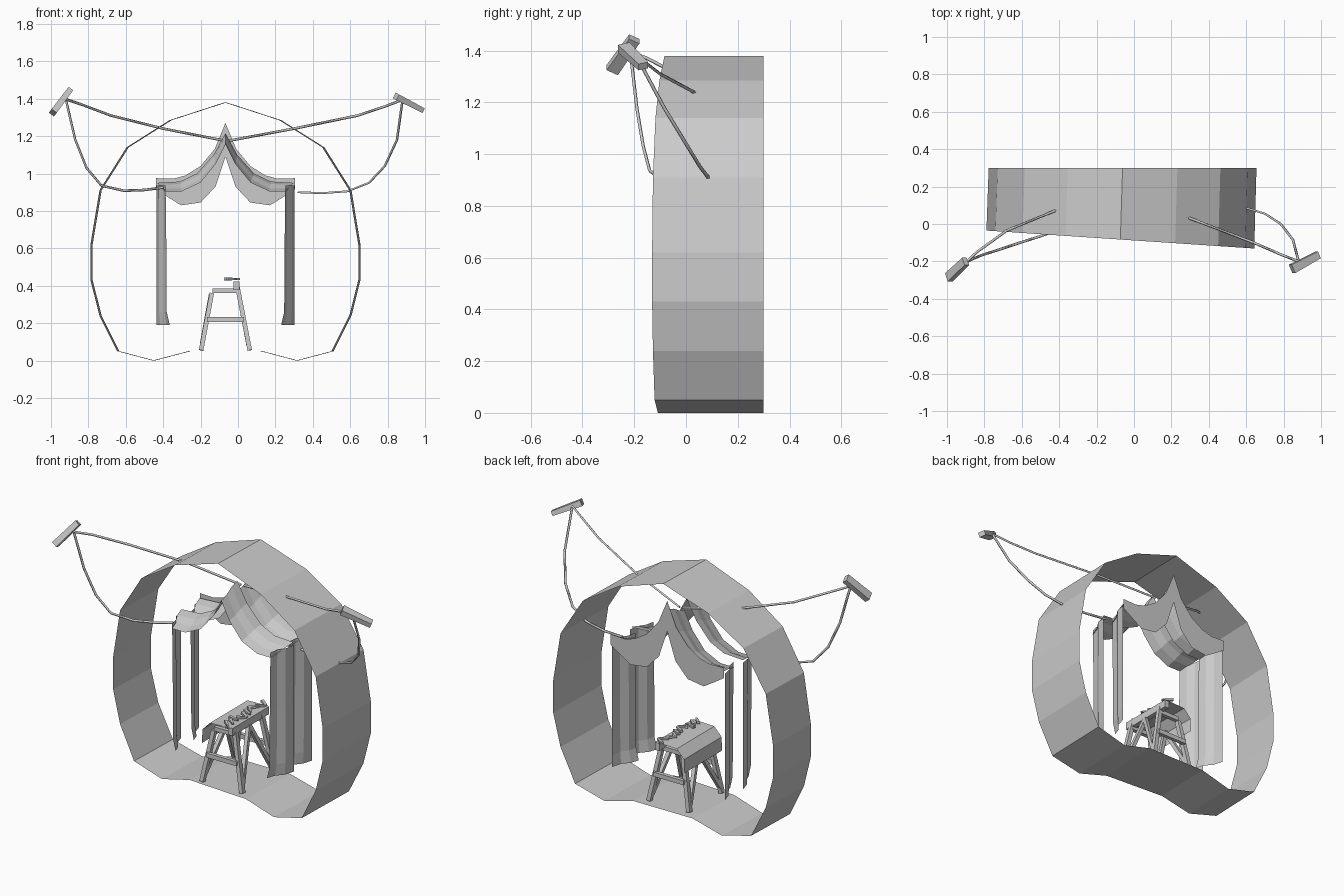
import bpy, random
from mathutils import Vector, Matrix

if "Cube" in bpy.data.objects:
    bpy.data.objects.remove(bpy.data.objects["Cube"])

random.seed(4)
CX = -0.067  # mirror line of the tent and ring


def mesh(name, verts, faces):
    me = bpy.data.meshes.new(name)
    me.from_pydata([tuple(v) for v in verts], [], faces)
    me.update()
    ob = bpy.data.objects.new(name, me)
    bpy.context.collection.objects.link(ob)
    return ob


def loft(name, rows):
    """Open sheet through rows of equal length."""
    n = len(rows[0])
    verts = [p for r in rows for p in r]
    faces = [(i*n+j, i*n+j+1, (i+1)*n+j+1, (i+1)*n+j)
             for i in range(len(rows)-1) for j in range(n-1)]
    return mesh(name, verts, faces)


def flip(p):
    return (2*CX - p[0],) + tuple(p[1:])


def full(half):
    """Half profile, centre first, completed by its mirror image."""
    return list(reversed(half)) + [flip(p) for p in half[1:]]


def bar(name, a, b, w, t, up=(0, 1, 0), end=1.0):
    """Box beam from a to b; end scales its far section."""
    a, b = Vector(a), Vector(b)
    d = (b - a).normalized()
    s = d.cross(Vector(up)).normalized()
    u = s.cross(d)
    vs = []
    for p, k in ((a, 1), (b, end)):
        vs += [p + s*i*w/2*k + u*j*t/2*k for i, j in ((-1, -1), (1, -1), (1, 1), (-1, 1))]
    return mesh(name, vs, [(3, 2, 1, 0), (4, 5, 6, 7), (0, 1, 5, 4),
                           (1, 2, 6, 5), (2, 3, 7, 6), (3, 0, 4, 7)])


def rope(name, pts, r=0.007):
    cu = bpy.data.curves.new(name, 'CURVE')
    cu.dimensions = '3D'
    cu.bevel_depth = r
    cu.bevel_resolution = 0
    cu.use_fill_caps = True
    sp = cu.splines.new('POLY')
    sp.points.add(len(pts) - 1)
    for q, p in zip(sp.points, pts):
        q.co = (*p, 1)
    ob = bpy.data.objects.new(name, cu)
    bpy.context.collection.objects.link(ob)


# Outer ring: thin closed band with a slanted front edge
ring = full([(CX, 1.38), (-0.36, 1.285), (-0.59, 1.14), (-0.735, 0.91), (-0.783, 0.62),
             (-0.783, 0.43), (-0.735, 0.24), (-0.64, 0.05), (-0.45, 0.0), (-0.26, 0.05)])
ring.append(ring[0])
loft("outer_ring", [[(x - 0.006, -0.083 - 0.067*(x - CX), z) for x, z in ring],
                    [(x + 0.006, 0.30, z) for x, z in ring]])

# Tent roof: two draped strips, each rising from front to back
low = full([(CX, 1.155), (-0.12, 1.05), (-0.2, 0.952), (-0.3, 0.905), (-0.39, 0.905)])
high = full([(CX, 1.215), (-0.13, 1.10), (-0.22, 1.0), (-0.31, 0.957), (-0.432, 0.95)])
for k, y in enumerate((-0.06, 0.11)):
    rows = [[(a[0] + (b[0]-a[0])*f, y + 0.15*g, a[1] + (b[1]-a[1])*f) for a, b in zip(low, high)]
            for f, g in ((0, 0), (0.3, 0.35), (0.75, 0.65), (1, 1))]
    loft(f"roof_strip_{k+1}", rows)

    # Hanging curtains under each strip, folded and flared at the hem
    top = [(-0.387, 0), (-0.397, 0.05), (-0.424, 0.09), (-0.435, 0.15)]
    rows = []
    for z, fl in ((0.935, 0), (0.6, 0.004), (0.26, 0.006), (0.19, 0.022)):
        rows.append([(x + fl*(1 - i/3), y + dy, z) for i, (x, dy) in enumerate(top)])
    loft(f"left_curtain_{k+1}", rows)
    loft(f"right_curtain_{k+1}", [[flip(p) for p in r] for r in rows])

# Valance closing the back of the tent
upper = full([(CX, 1.27), (-0.125, 1.13), (-0.2, 1.04), (-0.28, 0.99), (-0.345, 0.972), (-0.438, 0.975)])
lower = full([(CX, 1.09), (-0.12, 0.93), (-0.2, 0.845), (-0.305, 0.83), (-0.385, 0.88), (-0.438, 0.915)])
loft("back_valance", [[(x, 0.27, z) for x, z in upper], [(x, 0.27, z) for x, z in lower]])

# Handles at the rope ends
bar("left_handle", (-0.99, -0.285, 1.325), (-0.90, -0.20, 1.445), 0.034, 0.05, end=0.9)
bar("right_handle", (0.845, -0.24, 1.412), (0.985, -0.165, 1.34), 0.034, 0.05, end=0.8)

# Ropes
rope("left_upper_rope", [(-0.93, -0.235, 1.40), (-0.84, -0.15, 1.37), (-0.68, -0.035, 1.31),
                         (-0.40, 0.08, 1.24), (-0.07, 0.13, 1.175)])
rope("left_lower_rope", [(-0.92, -0.215, 1.395), (-0.87, -0.19, 1.18), (-0.81, -0.165, 1.03),
                         (-0.73, -0.14, 0.935), (-0.61, -0.10, 0.908), (-0.50, -0.065, 0.912),
                         (-0.40, -0.03, 0.925)])
rope("right_upper_rope", [(0.88, -0.20, 1.395), (0.79, -0.165, 1.36), (0.64, -0.10, 1.31),
                          (0.30, 0.03, 1.24), (-0.05, 0.13, 1.175)])
rope("right_lower_rope", [(0.88, -0.20, 1.395), (0.85, -0.085, 1.18), (0.785, 0.0, 1.04),
                          (0.70, 0.055, 0.95), (0.585, 0.09, 0.905), (0.45, 0.115, 0.895),
                          (0.32, 0.13, 0.90)])

# Trestle: two A-frames with cross bars
for n, y0, y1 in (("front", -0.05, -0.02), ("back", 0.25, 0.22)):
    bar(f"{n}_left_leg", (-0.197, y0, 0.055), (-0.14, y1, 0.36), 0.024, 0.026)
    bar(f"{n}_right_leg", (0.063, y0, 0.055), (-0.008, y1, 0.42), 0.024, 0.026)
    bar(f"{n}_cross_bar", (-0.165, y0, 0.22), (0.032, y0, 0.22), 0.026, 0.022)
    bar(f"{n}_top_bar", (-0.135, y1, 0.372), (0.0, y1, 0.372), 0.024, 0.024)

# Diagonal side braces
for n, x0, x1, zt in (("left", -0.192, -0.145, 0.35), ("right", 0.055, 0.0, 0.38)):
    bar(f"{n}_brace_front", (x0, -0.04, 0.09), (x1, 0.10, zt), 0.022, 0.022, (1, 0, 0))
    bar(f"{n}_brace_back", (x0, 0.24, 0.09), (x1, 0.10, zt), 0.022, 0.022, (1, 0, 0))
bar("right_top_rail", (-0.008, -0.06, 0.40), (-0.008, 0.28, 0.40), 0.03, 0.045, (0, 0, 1))

# Trestle cover: flat top folding down on the left
sheet = [(0.0, 0.425), (-0.135, 0.42), (-0.183, 0.37), (-0.185, 0.29)]
cover = loft("trestle_cover", [[(x, y, z) for x, z in sheet] for y in (-0.07, 0.28)])

# Scraps lying along the cover
for i in range(10):
    c = Vector((-0.03 + random.uniform(-0.015, 0.015), -0.05 + i*0.036, 0.436))
    d = Matrix.Rotation(random.uniform(-1, 1), 3, 'Z') @ Vector((0.03, 0, 0))
    bar(f"scrap_{i+1}", c - d, c + d, 0.018, 0.014, (0, 0, 1), 0.6)
